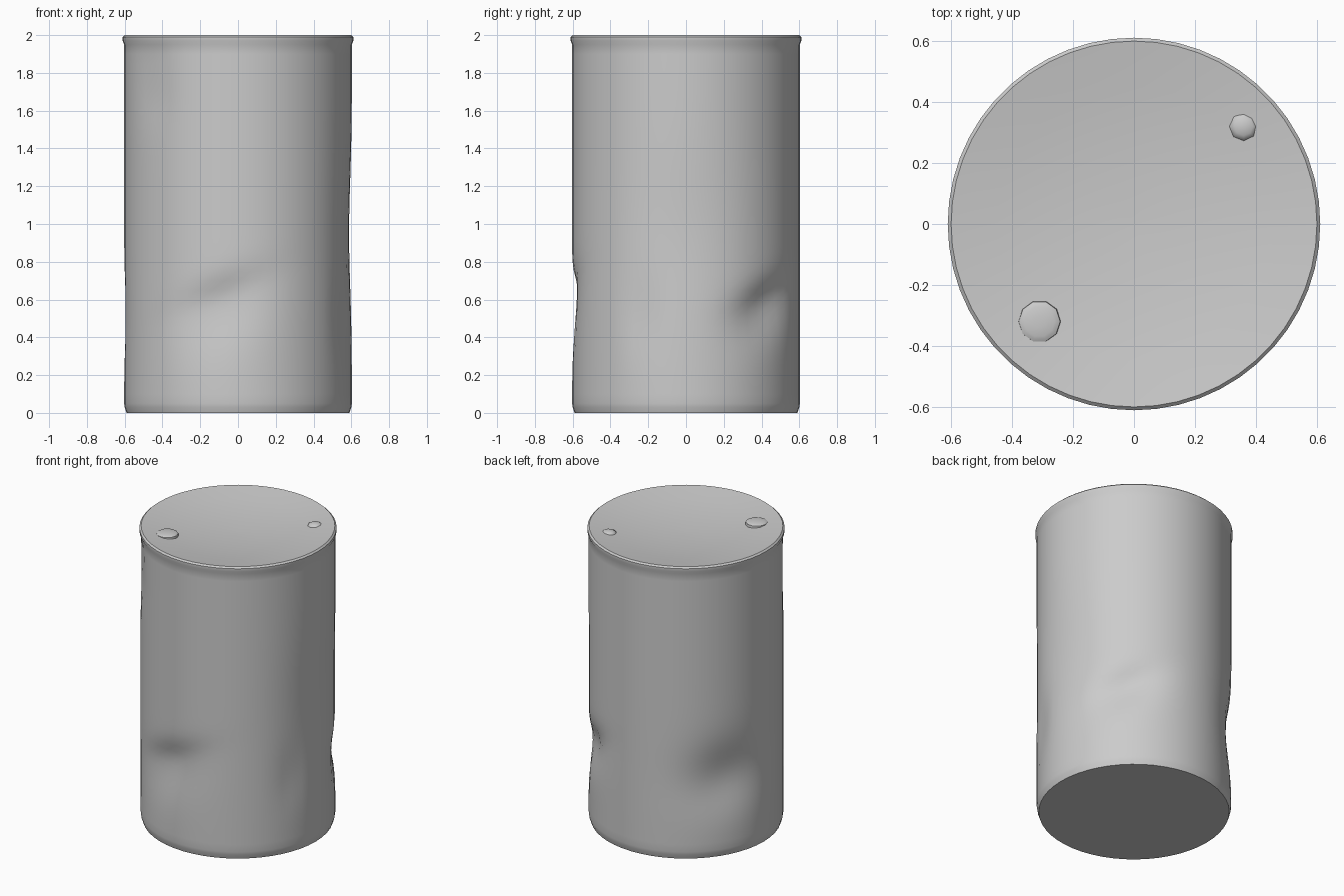
import bpy, bmesh, math
from math import cos, sin, radians, exp

cube = bpy.data.objects.get("Cube")
if cube:
    bpy.data.objects.remove(cube, do_unlink=True)

steel = bpy.data.materials.new("grey steel")
steel.use_nodes = True
GREY = (0.6, 0.6, 0.6, 1)
steel.diffuse_color = GREY
steel.node_tree.nodes["Principled BSDF"].inputs["Base Color"].default_value = GREY

SIDES = 52

# Dents: angle, height, half width in degrees, reach up, reach down, depth, tilt of crease
DENTS = [
    (-100, 0.60, 22, 0.10, 0.24, 0.040, 0.22),   # front crease
    (45, 0.58, 18, 0.10, 0.17, 0.050, 0.20),     # back corner crease
    (150, 0.52, 23, 0.22, 0.22, 0.055, 0.0),     # wide scoop
    (-22, 0.50, 7, 0.22, 0.20, 0.015, 0.0),      # narrow upright fold
    (-138, 1.68, 10, 0.25, 0.16, 0.012, 0.0),    # flattened upper panel
    (0, 0.95, 25, 0.40, 0.40, 0.015, 0.0),       # shallow side sag
]


def dent_depth(angle, z):
    total = 0
    for a, h, width, up, down, depth, tilt in DENTS:
        da = (math.degrees(angle) - a + 180) % 360 - 180
        dz = z - h - tilt * radians(da)
        reach = up if dz > 0 else down
        total += depth * exp(-(da / width) ** 2 - (dz / reach) ** 2)
    return total


def lathe(name, profile, sides, place=(0, 0, 0), dented=False, angle=35):
    """Revolve (radius, height) pairs, closing both ends."""
    bm = bmesh.new()
    rings = []
    for r, z in profile:
        ring = []
        for i in range(sides):
            a = math.tau * i / sides
            rr = r - dent_depth(a, z) if dented and 0.02 < z < 1.95 else r
            ring.append(bm.verts.new((rr * cos(a), rr * sin(a), z)))
        rings.append(ring)
    for low, high in zip(rings, rings[1:]):
        for i in range(sides):
            j = (i + 1) % sides
            bm.faces.new((low[i], low[j], high[j], high[i]))
    bm.faces.new(rings[0][::-1])
    bm.faces.new(rings[-1])
    mesh = bpy.data.meshes.new(name)
    bm.to_mesh(mesh)
    bm.free()
    mesh.materials.append(steel)
    obj = bpy.data.objects.new(name, mesh)
    obj.location = place
    bpy.context.collection.objects.link(obj)
    bpy.ops.object.select_all(action="DESELECT")
    obj.select_set(True)
    bpy.context.view_layer.objects.active = obj
    bpy.ops.object.shade_smooth_by_angle(angle=radians(angle))
    return obj


# Dented drum wall with rolled top rim and shallow dished lid
wall = [(0.603, 0.05 + 1.9 * i / 38) for i in range(39)]
rim = [(0.611, 1.97), (0.611, 1.99), (0.6, 2.0)]
lid = [(0.45, 1.978), (0.3, 1.962), (0.15, 1.953), (0.02, 1.95)]
lathe("drum", [(0.59, 0.0), (0.6, 0.03)] + wall + rim + lid, SIDES, dented=True)

# Filler caps set in the lid
lathe("large_cap", [(0.07, 0), (0.068, 0.018), (0.06, 0.022), (0.05, 0.025), (0.02, 0.028)],
      10, (-0.31, -0.32, 1.97), angle=50)
lathe("small_cap", [(0.05, 0), (0.045, 0.014), (0.03, 0.022), (0.01, 0.026)],
      8, (0.36, 0.32, 1.97), angle=50)
